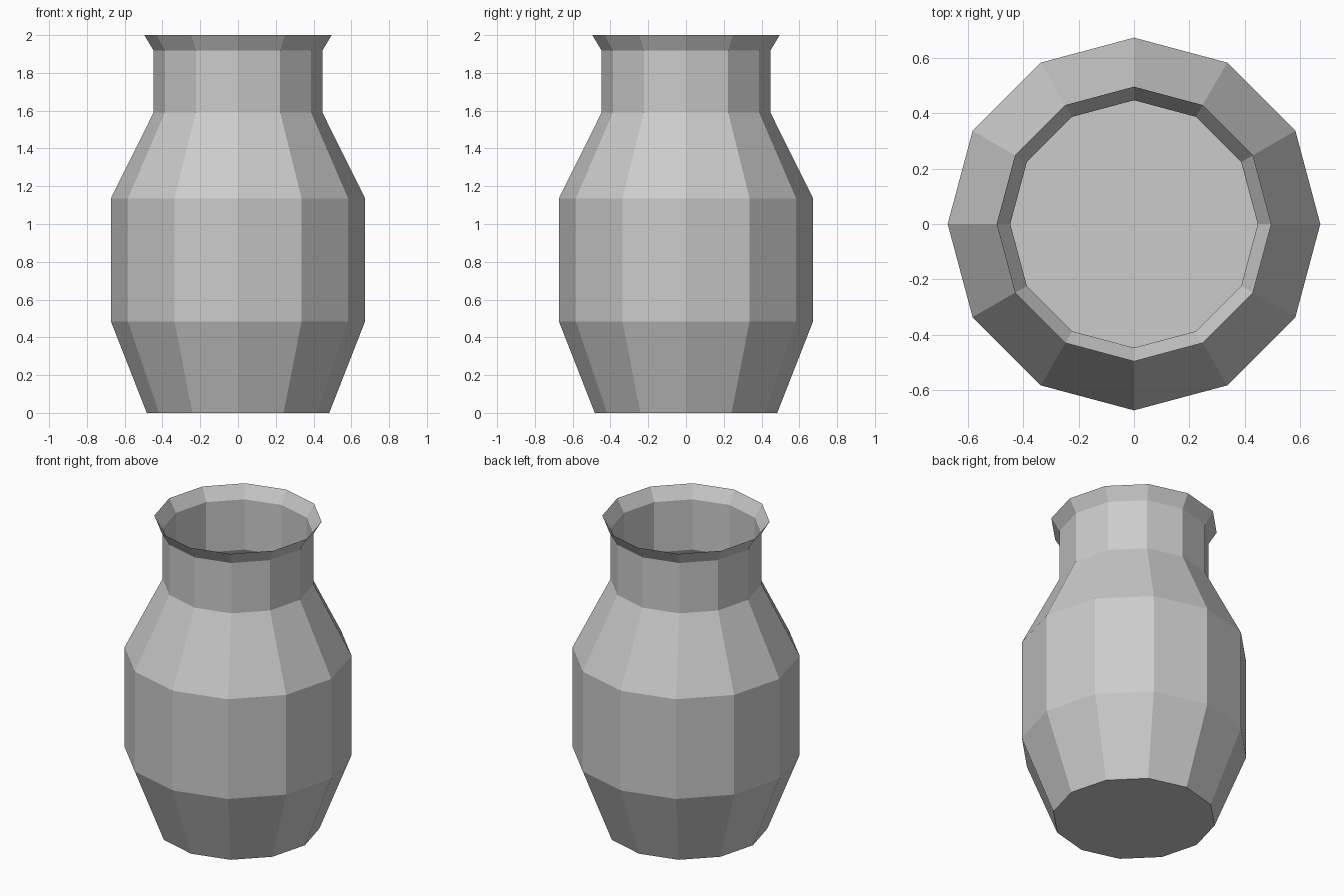
import bpy, bmesh, math

if "Cube" in bpy.data.objects:
    bpy.data.objects.remove(bpy.data.objects["Cube"])

SIDES = 12
# (radius, height) profile from foot to flared lip
PROFILE = [(0.483, 0.0), (0.673, 0.485), (0.673, 1.135),
           (0.447, 1.59), (0.447, 1.918), (0.496, 2.0)]

bm = bmesh.new()

# rings of the body
rings = []
for r, z in PROFILE:
    rings.append([bm.verts.new((r * math.cos(2 * math.pi * i / SIDES),
                                r * math.sin(2 * math.pi * i / SIDES), z))
                  for i in range(SIDES)])

# flat-faced walls, open at the top
for low, high in zip(rings, rings[1:]):
    for i in range(SIDES):
        j = (i + 1) % SIDES
        bm.faces.new((low[i], low[j], high[j], high[i]))

# closed base
bm.faces.new(rings[0][::-1])

mesh = bpy.data.meshes.new("vase")
bm.to_mesh(mesh)
bm.free()
vase = bpy.data.objects.new("vase", mesh)
bpy.context.collection.objects.link(vase)
